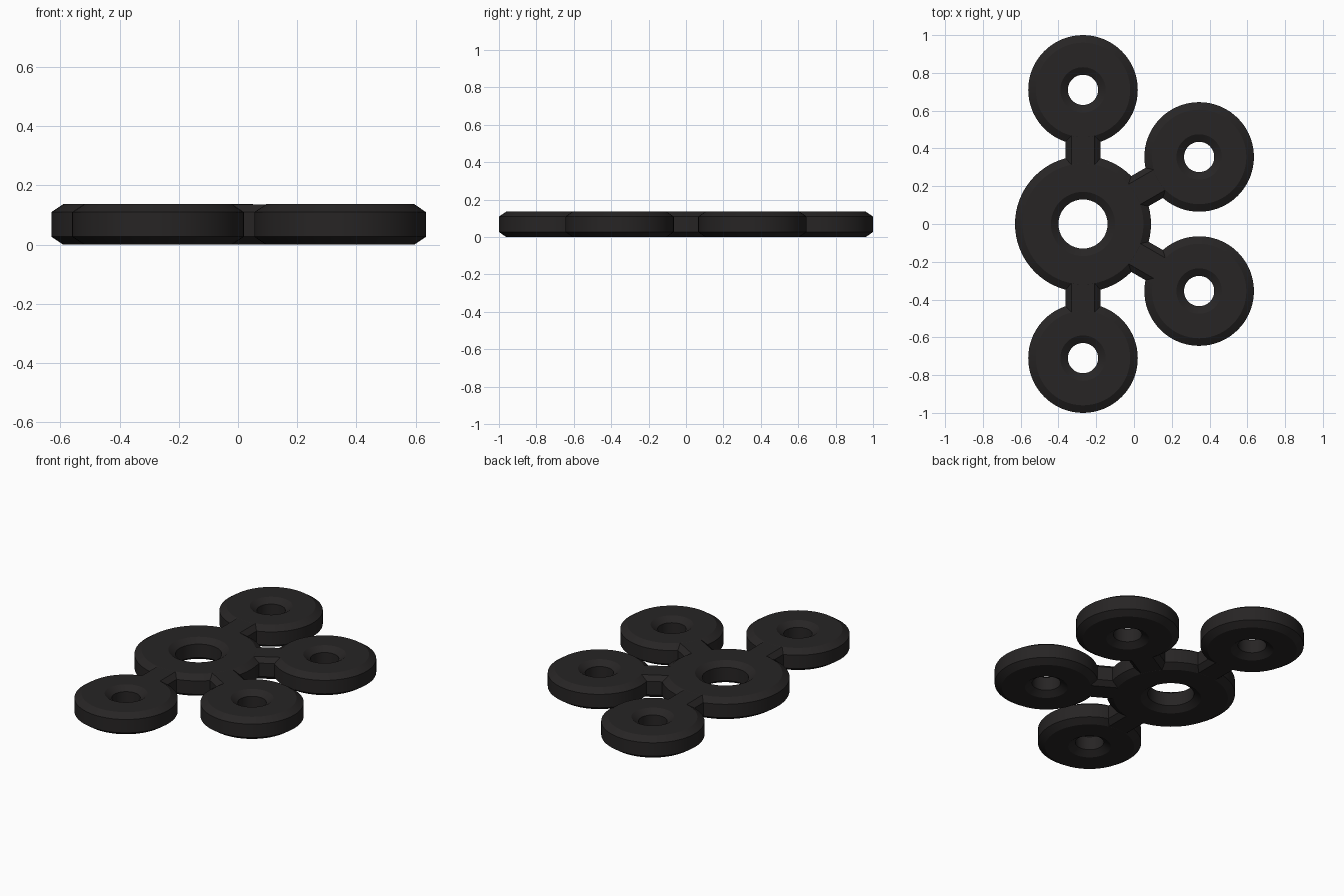
import bpy, bmesh
from math import cos, sin, pi, radians

if "Cube" in bpy.data.objects:
    bpy.data.objects.remove(bpy.data.objects["Cube"])

H = 0.137            # overall thickness
CX, CZ = 0.04, 0.027  # chamfer width and depth
HUB = (-0.27, 0.0)
REACH = 0.71         # hub centre to outer ring centre
ANGLES = (-90, -30, 30, 90)

mat = bpy.data.materials.new("black_plastic")
mat.diffuse_color = (0.02, 0.018, 0.018, 1)
mat.use_nodes = True
mat.node_tree.nodes["Principled BSDF"].inputs["Base Color"].default_value = mat.diffuse_color


def finish(name, bm):
    bmesh.ops.recalc_face_normals(bm, faces=bm.faces[:])
    me = bpy.data.meshes.new(name)
    bm.to_mesh(me)
    bm.free()
    ob = bpy.data.objects.new(name, me)
    bpy.context.collection.objects.link(ob)
    me.materials.append(mat)
    return ob


def ring(name, x, y, r_in, r_out, n=72):
    # chamfered profile swept around the hole
    prof = [(r_in, CZ), (r_in + CX, 0), (r_out - CX, 0), (r_out, CZ),
            (r_out, H - CZ), (r_out - CX, H), (r_in + CX, H), (r_in, H - CZ)]
    bm = bmesh.new()
    loops = [[bm.verts.new((x + r * cos(2 * pi * i / n), y + r * sin(2 * pi * i / n), z))
              for r, z in prof] for i in range(n)]
    for i in range(n):
        a, b = loops[i], loops[(i + 1) % n]
        for j in range(8):
            k = (j + 1) % 8
            bm.faces.new((a[j], b[j], b[k], a[k]))
    return finish(name, bm)


def arm(name, ang, d0=0.29, d1=0.49, w=0.092, c=0.03):
    # chamfered bar, a hair thinner than the rings so it fuses cleanly
    e = 0.0005
    prof = [(-w, CZ), (-w + c, e), (w - c, e), (w, CZ),
            (w, H - CZ), (w - c, H - e), (-w + c, H - e), (-w, H - CZ)]
    bm = bmesh.new()
    ends = [[bm.verts.new((HUB[0] + d * cos(ang) - s * sin(ang),
                           HUB[1] + d * sin(ang) + s * cos(ang), z))
             for s, z in prof] for d in (d0, d1)]
    for j in range(8):
        k = (j + 1) % 8
        bm.faces.new((ends[0][j], ends[0][k], ends[1][k], ends[1][j]))
    bm.faces.new(ends[0])
    bm.faces.new(ends[1])
    return finish(name, bm)


# centre ring, four outer rings and the arms joining them
body = ring("linked_rings", *HUB, 0.13, 0.36)
parts = []
for i, deg in enumerate(ANGLES, 1):
    a = radians(deg)
    parts.append(arm(f"arm_{i}", a))
    parts.append(ring(f"outer_ring_{i}", HUB[0] + REACH * cos(a),
                      HUB[1] + REACH * sin(a), 0.08, 0.29))

# fuse everything into one moulded piece
for p in parts:
    m = body.modifiers.new("fuse", 'BOOLEAN')
    m.operation = 'UNION'
    m.solver = 'EXACT'
    m.object = p
bpy.context.view_layer.objects.active = body
body.select_set(True)
for m in list(body.modifiers):
    bpy.ops.object.modifier_apply(modifier=m.name)
for p in parts:
    bpy.data.objects.remove(p)
bpy.ops.object.shade_smooth_by_angle(angle=radians(25))
